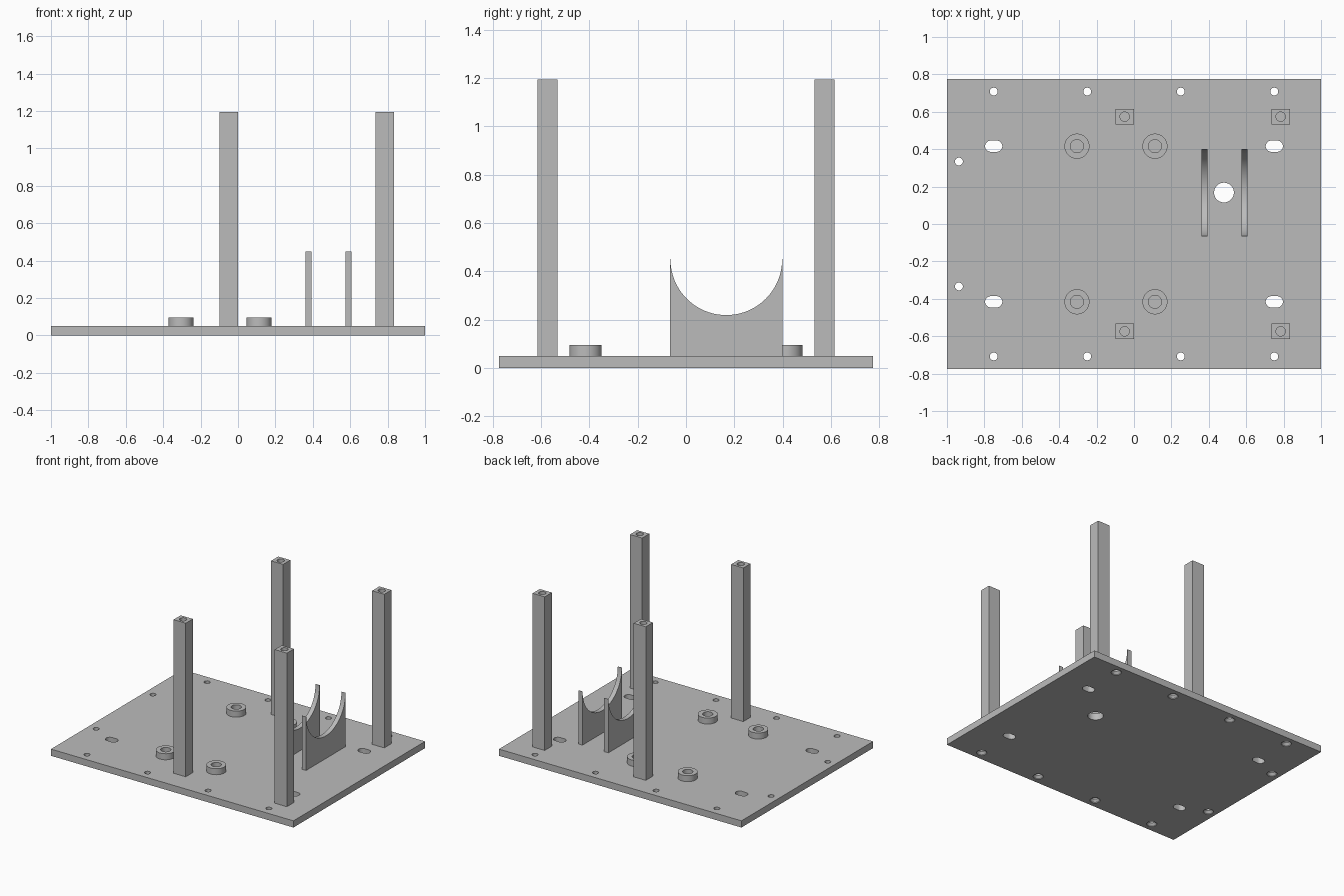
import bpy, bmesh
from math import cos, sin, pi

old = bpy.data.objects.get("Cube")
if old:
    bpy.data.objects.remove(old, do_unlink=True)

PLATE_TOP = 0.05
HALF_X, HALF_Y = 1.0, 0.775

grey = bpy.data.materials.new("plain grey")
grey.use_nodes = True
grey.diffuse_color = (0.5, 0.5, 0.5, 1)
grey.node_tree.nodes["Principled BSDF"].inputs["Base Color"].default_value = (0.5, 0.5, 0.5, 1)


def loft(bm, rings):
    """Skin closed rings of points into a capped solid."""
    rows = [[bm.verts.new(p) for p in ring] for ring in rings]
    n = len(rows[0])
    for a, b in zip(rows, rows[1:]):
        for i in range(n):
            j = (i + 1) % n
            bm.faces.new((a[i], a[j], b[j], b[i]))
    bm.faces.new(rows[0][::-1])
    bm.faces.new(rows[-1])


def circle(x, y, z, r, stretch=0.0, n=32):
    """Round ring; stretch pulls it into a slot along x."""
    pts = []
    for i in range(n):
        a = 2 * pi * (i + 0.5) / n
        pts.append((x + r * cos(a) + (stretch if cos(a) > 0 else -stretch), y + r * sin(a), z))
    return pts


def rect(x, y, z, hx, hy):
    return [(x - hx, y - hy, z), (x + hx, y - hy, z), (x + hx, y + hy, z), (x - hx, y + hy, z)]


def make(name, solids):
    bm = bmesh.new()
    for rings in solids:
        loft(bm, rings)
    bmesh.ops.recalc_face_normals(bm, faces=bm.faces)
    mesh = bpy.data.meshes.new(name)
    bm.to_mesh(mesh)
    bm.free()
    obj = bpy.data.objects.new(name, mesh)
    bpy.context.collection.objects.link(obj)
    mesh.materials.append(grey)
    return obj


def select(obj):
    bpy.ops.object.select_all(action='DESELECT')
    obj.select_set(True)
    bpy.context.view_layer.objects.active = obj


def cut(obj, solids):
    cutter = make("hole_cutter", solids)
    cutter.hide_render = True
    mod = obj.modifiers.new("holes", 'BOOLEAN')
    mod.operation, mod.solver, mod.object = 'DIFFERENCE', 'EXACT', cutter
    select(obj)
    bpy.ops.object.modifier_apply(modifier=mod.name)
    bpy.data.objects.remove(cutter, do_unlink=True)


def smooth(obj):
    select(obj)
    bpy.ops.object.shade_smooth_by_angle(angle=pi / 6)


# Base plate: countersunk rim holes, slots and one cable hole
base = make("base_plate", [[rect(0, 0, 0, HALF_X, HALF_Y), rect(0, 0, PLATE_TOP, HALF_X, HALF_Y)]])
screw_spots = [(x, s * 0.708) for x in (-0.75, -0.25, 0.25, 0.75) for s in (-1, 1)]
screw_spots += [(-0.936, s * 0.334) for s in (-1, 1)]
holes = [[circle(x, y, -0.01, 0.035), circle(x, y, 0.005, 0.035),
          circle(x, y, 0.022, 0.021), circle(x, y, 0.1, 0.021)] for x, y in screw_spots]
holes += [[circle(x, y, -0.01, 0.03, 0.016), circle(x, y, 0.1, 0.03, 0.016)]
          for x in (-0.75, 0.75) for y in (-0.416, 0.416)]
holes.append([circle(0.481, 0.168, -0.01, 0.053), circle(0.481, 0.168, 0.1, 0.053)])
cut(base, holes)
smooth(base)

for side, s in (("front", -1), ("back", 1)):
    for hand, post_x, boss_x in (("right", -0.05, -0.305), ("left", 0.784, 0.112)):
        # Tall square posts with a screw hole in the top
        y = s * 0.574
        post = make(f"{side}_{hand}_post",
                    [[rect(post_x, y, PLATE_TOP, 0.05, 0.042), rect(post_x, y, 1.195, 0.05, 0.042)]])
        cut(post, [[circle(post_x, y, 1.08, 0.025), circle(post_x, y, 1.25, 0.025)]])
        smooth(post)

        # Low round bosses with a bore down to the plate
        y = s * 0.416
        boss = make(f"{side}_{hand}_boss",
                    [[circle(boss_x, y, PLATE_TOP, 0.067), circle(boss_x, y, 0.095, 0.067)]])
        cut(boss, [[circle(boss_x, y, 0.0, 0.035), circle(boss_x, y, 0.15, 0.035)]])
        smooth(boss)

# Pair of thin cradle walls with a half-round saddle
CRADLE_Y, HALF_W, SADDLE_R, RIM_Z = 0.167, 0.2335, 0.2315, 0.45
profile = [(CRADLE_Y - HALF_W, PLATE_TOP), (CRADLE_Y + HALF_W, PLATE_TOP), (CRADLE_Y + HALF_W, RIM_Z)]
profile += [(CRADLE_Y + SADDLE_R * cos(pi * i / 40), RIM_Z - SADDLE_R * sin(pi * i / 40)) for i in range(41)]
profile.append((CRADLE_Y - HALF_W, RIM_Z))
for hand, x in (("right", 0.377), ("left", 0.591)):
    wall = make(f"{hand}_cradle_wall", [[[(x + d, y, z) for y, z in profile] for d in (-0.017, 0.017)]])
    smooth(wall)
